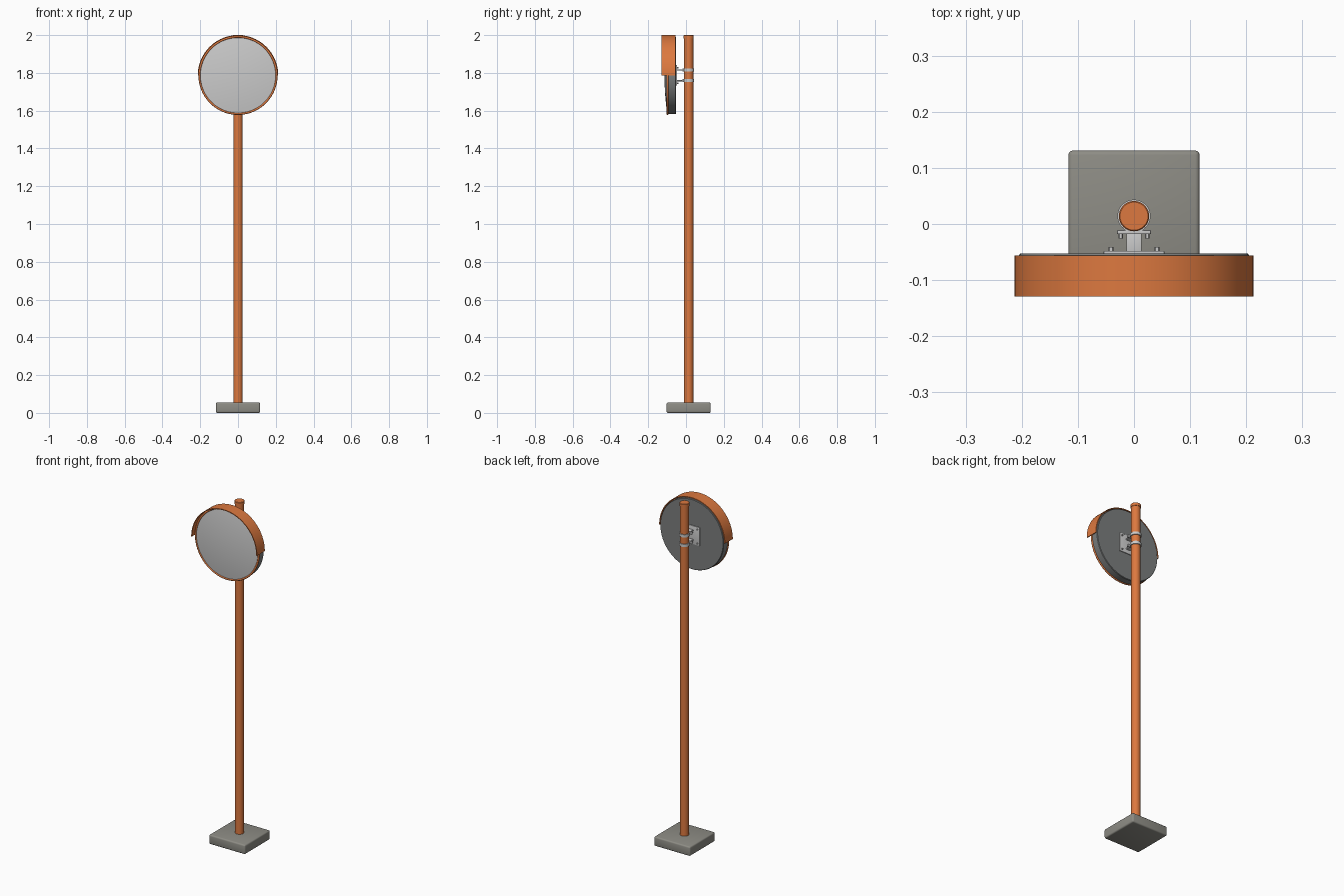
import bpy, bmesh, math
from mathutils import Vector, Matrix

if "Cube" in bpy.data.objects:
    bpy.data.objects.remove(bpy.data.objects["Cube"])

ZC, PY = 1.787, 0.014   # mirror centre height, pole axis y


def material(name, col):
    m = bpy.data.materials.new(name)
    m.diffuse_color = (*col, 1)
    m.use_nodes = True
    m.node_tree.nodes["Principled BSDF"].inputs["Base Color"].default_value = m.diffuse_color
    return m


ORANGE = material("orange_paint", (0.72, 0.19, 0.05))
CONCRETE = material("concrete", (0.27, 0.265, 0.235))
DARK = material("housing_grey", (0.2, 0.21, 0.21))


def finish(bm, name, mat=None):
    bmesh.ops.remove_doubles(bm, verts=bm.verts, dist=1e-6)
    bmesh.ops.recalc_face_normals(bm, faces=bm.faces)
    me = bpy.data.meshes.new(name)
    bm.to_mesh(me)
    bm.free()
    ob = bpy.data.objects.new(name, me)
    bpy.context.collection.objects.link(ob)
    if mat:
        me.materials.append(mat)
    bpy.ops.object.select_all(action='DESELECT')
    ob.select_set(True)
    bpy.context.view_layer.objects.active = ob
    bpy.ops.object.shade_smooth_by_angle(angle=math.radians(35))
    return ob


def lathe(name, profile, centre, axis='Z', mat=None, steps=64, closed=False, arc=2 * math.pi):
    """Revolve (radius, height) points about the z or y axis."""
    bm = bmesh.new()
    ax = Vector((0, 0, 1)) if axis == 'Z' else Vector((0, 1, 0))
    c = Vector(centre)
    vs = [bm.verts.new(c + Vector((r, 0, 0)) + ax * h) for r, h in profile]
    n = len(vs)
    edges = [bm.edges.new((vs[i], vs[(i + 1) % n])) for i in range(n if closed else n - 1)]
    bmesh.ops.spin(bm, geom=vs + edges, cent=c, axis=ax if axis == 'Z' else -ax,
                   angle=arc, steps=steps)
    if arc < 6:   # cap both ends of a partial sweep
        bmesh.ops.holes_fill(bm, edges=[e for e in bm.edges if e.is_boundary], sides=0)
    return finish(bm, name, mat)


def box(name, centre, size, mat=None, bevel=0.001):
    bm = bmesh.new()
    bmesh.ops.create_cube(bm, size=1, matrix=Matrix.Translation(centre) @ Matrix.Diagonal((*size, 1)))
    bmesh.ops.bevel(bm, geom=bm.edges[:], offset=bevel, segments=3, profile=0.5, affect='EDGES')
    return finish(bm, name, mat)


def bolt(name, x, y0, y1, z, r=0.0045):
    lathe(name, [(0, y0), (r, y0), (r, y1), (0, y1)], (x, 0, z), 'Y', steps=6)


# Base and pole with its slightly wider cap
box("base_block", (0, PY, 0.0275), (0.234, 0.234, 0.055), CONCRETE, 0.008)
lathe("pole", [(0, 0.05), (0.0245, 0.05), (0.0245, 1.99), (0, 1.99)], (0, PY, 0), mat=ORANGE, steps=48)
lathe("pole_cap", [(0, 1.982), (0.027, 1.982), (0.027, 1.998), (0.025, 2.0), (0, 2.0)],
      (0, PY, 0), mat=ORANGE, steps=48)

# Mirror housing, orange rim and convex glass
lathe("mirror_housing", [(0, -0.053), (0.203, -0.053), (0.2055, -0.056), (0.2055, -0.096), (0, -0.096)],
      (0, 0, ZC), 'Y', DARK, 96)
rim = [(0.204 + 0.0055 * math.cos(a), -0.098 + 0.006 * math.sin(a))
       for a in [i * math.pi / 6 for i in range(12)]]
lathe("mirror_rim", rim, (0, 0, ZC), 'Y', ORANGE, 96, closed=True)
dome = [(0.2 * i / 10, -0.114 + 0.014 * (i / 10) ** 2) for i in range(11)]
lathe("mirror_glass", dome + [(0.2, -0.095)], (0, 0, ZC), 'Y', None, 96)

# Half-round visor over the upper half
lathe("visor", [(0.2085, -0.056), (0.213, -0.056), (0.213, -0.129), (0.2085, -0.129)],
      (0, 0, ZC), 'Y', ORANGE, 64, closed=True, arc=math.pi)

# Back plate with corner bolts
box("mount_plate", (0, -0.0505, ZC), (0.108, 0.005, 0.108))
for x in (-0.041, 0.041):
    for z in (-0.041, 0.041):
        bolt("plate_bolt", x, -0.05, -0.041, ZC + z)

# Two clamps: arm, ring round the pole, flange and bolts
for z in (ZC - 0.028, ZC + 0.028):
    box("clamp_arm", (0, -0.033, z), (0.027, 0.034, 0.007))
    lathe("clamp_ring", [(0.024, -0.008), (0.0295, -0.008), (0.0295, 0.008), (0.024, 0.008)],
          (0, PY, z), steps=48, closed=True)
    box("clamp_flange", (0, -0.0145, z), (0.06, 0.007, 0.016))
    for x in (-0.0235, 0.0235):
        bolt("clamp_bolt", x, -0.026, -0.016, z, 0.004)
